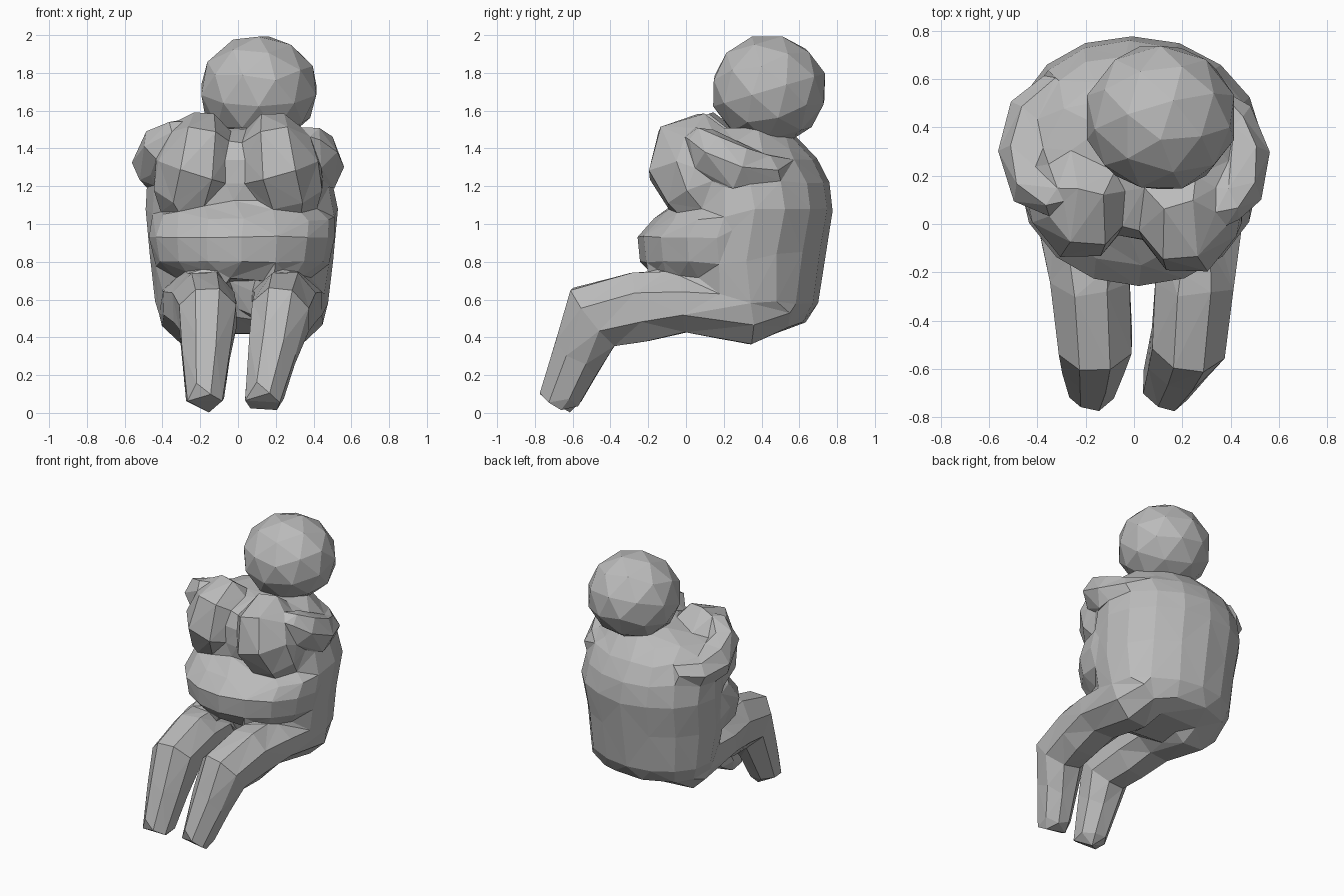
import bpy
import bmesh
import math
from mathutils import Matrix, Vector

cube = bpy.data.objects.get("Cube")
if cube:
    bpy.data.objects.remove(cube, do_unlink=True)

# Single clay colour
clay = bpy.data.materials.new("grey clay")
clay.use_nodes = True
colour = (0.5, 0.5, 0.5, 1)
clay.diffuse_color = colour
clay.node_tree.nodes["Principled BSDF"].inputs["Base Color"].default_value = colour


def finish(name, bm):
    """Turn a bmesh into a clay object."""
    bmesh.ops.triangulate(bm, faces=bm.faces[:])
    bmesh.ops.recalc_face_normals(bm, faces=bm.faces[:])
    mesh = bpy.data.meshes.new(name)
    bm.to_mesh(mesh)
    bm.free()
    mesh.materials.append(clay)
    obj = bpy.data.objects.new(name, mesh)
    bpy.context.collection.objects.link(obj)
    return obj


def loft(name, rings):
    """Skin a list of point rings and cap both ends."""
    bm = bmesh.new()
    loops = [[bm.verts.new(p) for p in ring] for ring in rings]
    n = len(loops[0])
    for a, b in zip(loops, loops[1:]):
        for i in range(n):
            j = (i + 1) % n
            bm.faces.new((a[i], a[j], b[j], b[i]))
    bm.faces.new(loops[0])
    bm.faces.new(loops[-1])
    return finish(name, bm)


def trunk(name, levels, skew, sides=16):
    """Upright loft; levels give height, centre x, half width, front y, back y."""
    rings = []
    for z, xc, rx, front, back in levels:
        ring = []
        for i in range(sides):
            c, s = math.cos(i * math.tau / sides), math.sin(i * math.tau / sides)
            ring.append((xc + rx * 1.02 * c - skew * s,
                         (front + back) / 2 + (back - front) / 2 * s, z))
        rings.append(ring)
    return loft(name, rings)


def limb(name, path, radii, ref, sides=8):
    """Tube along a path; radii are along ref and across it."""
    pts = [Vector(p) for p in path]
    rings = []
    for k, (p, (ra, rb)) in enumerate(zip(pts, radii)):
        t = (pts[min(k + 1, len(pts) - 1)] - pts[max(k - 1, 0)]).normalized()
        a = (ref - t * ref.dot(t)).normalized()
        b = t.cross(a)
        angles = [math.tau * (i + 0.5) / sides for i in range(sides)]
        rings.append([p + a * ra * 1.07 * math.cos(w) + b * rb * 1.07 * math.sin(w)
                      for w in angles])
    return loft(name, rings)


X, Z = Vector((1, 0, 0)), Vector((0, 0, 1))

# Torso and belly roll
torso = [
    (0.42, 0.03, 0.27, 0.15, 0.50),
    (0.48, 0.02, 0.40, 0.05, 0.64),
    (0.58, 0.02, 0.45, -0.02, 0.70),
    (0.85, 0.02, 0.48, -0.10, 0.74),
    (1.08, 0.02, 0.50, -0.05, 0.78),
    (1.22, 0.01, 0.48, -0.06, 0.76),
    (1.34, 0.00, 0.45, -0.06, 0.70),
    (1.44, 0.01, 0.36, -0.02, 0.61),
    (1.51, 0.08, 0.20, 0.18, 0.54),
]
belly = [
    (0.71, 0.03, 0.37, -0.16, 0.60),
    (0.80, 0.02, 0.46, -0.245, 0.60),
    (0.93, 0.02, 0.485, -0.26, 0.60),
    (1.03, 0.03, 0.48, -0.17, 0.60),
    (1.10, 0.03, 0.36, -0.07, 0.50),
]
body = [trunk("seated_body", torso, 0.03), trunk("belly", belly, 0)]

# Breasts slope outward from collar to ribs
breast = [(0.17, 0.16, 1.52), (0.19, 0.08, 1.42), (0.22, 0.07, 1.28),
          (0.27, 0.10, 1.15), (0.30, 0.15, 1.06)]
breast_size = [(0.10, 0.12), (0.18, 0.24), (0.22, 0.27), (0.19, 0.20), (0.12, 0.11)]
for name, side, back in (("right_breast", -1, 0.06), ("left_breast", 1, 0)):
    body.append(limb(name, [(side * x, y + back, z) for x, y, z in breast],
                     breast_size, X))

# Legs run back into the buttocks: y, z, half width, half depth
leg = [
    (0.52, 0.58, 0.16, 0.13),
    (0.34, 0.55, 0.20, 0.19),
    (0.00, 0.58, 0.19, 0.155),
    (-0.25, 0.56, 0.165, 0.19),
    (-0.49, 0.51, 0.155, 0.19),
    (-0.57, 0.31, 0.13, 0.14),
    (-0.66, 0.10, 0.105, 0.115),
    (-0.69, 0.04, 0.085, 0.08),
]
leg_x = {
    "right_leg": (-0.18, -0.22, -0.21, -0.18, -0.16, -0.17, -0.175, -0.175),
    "left_leg": (0.21, 0.26, 0.26, 0.25, 0.225, 0.18, 0.14, 0.13),
}
for name, xs in leg_x.items():
    body.append(limb(name, [(x, y, z) for x, (y, z, w, d) in zip(xs, leg)],
                     [(w, d) for y, z, w, d in leg], X))

# Short arms curl forward and up round the chest
arms = {
    "right_arm": [(-0.28, 0.58, 1.30), (-0.42, 0.46, 1.29), (-0.46, 0.30, 1.32),
                  (-0.41, 0.15, 1.41), (-0.32, 0.11, 1.48), (-0.24, 0.14, 1.49)],
    "left_arm": [(0.27, 0.54, 1.30), (0.40, 0.43, 1.28), (0.46, 0.28, 1.30),
                 (0.43, 0.14, 1.38), (0.37, 0.07, 1.45), (0.32, 0.06, 1.46)],
}
arm_size = [(0.08, 0.08), (0.09, 0.10), (0.12, 0.10), (0.11, 0.10),
            (0.08, 0.08), (0.05, 0.05)]
for name, path in arms.items():
    body.append(limb(name, path, arm_size, Z, 6))

# Fuse the body into one skin and reduce it to coarse facets
bpy.ops.object.select_all(action="DESELECT")
for part in body:
    part.select_set(True)
figure = body[0]
bpy.context.view_layer.objects.active = figure
bpy.ops.object.join()
remesh = figure.modifiers.new("fuse", "REMESH")
remesh.mode = "VOXEL"
remesh.voxel_size = 0.02
bpy.ops.object.modifier_apply(modifier="fuse")
soften = figure.modifiers.new("soften", "SMOOTH")
soften.iterations = 3
bpy.ops.object.modifier_apply(modifier="soften")
figure.data.calc_loop_triangles()
facets = figure.modifiers.new("facets", "DECIMATE")
facets.ratio = 520 / len(figure.data.loop_triangles)
bpy.ops.object.modifier_apply(modifier="facets")
figure.data.materials.clear()
figure.data.materials.append(clay)

# Head, tipped slightly so no corner points straight up
bm = bmesh.new()
bmesh.ops.create_icosphere(bm, subdivisions=2, radius=1)
tilt = Matrix.Rotation(0.3, 3, "X")
for v in bm.verts:
    v.co = Vector((0.11, 0.44, 1.71)) + Matrix.Diagonal((0.32, 0.31, 0.295)) @ (tilt @ v.co)
finish("head", bm)
